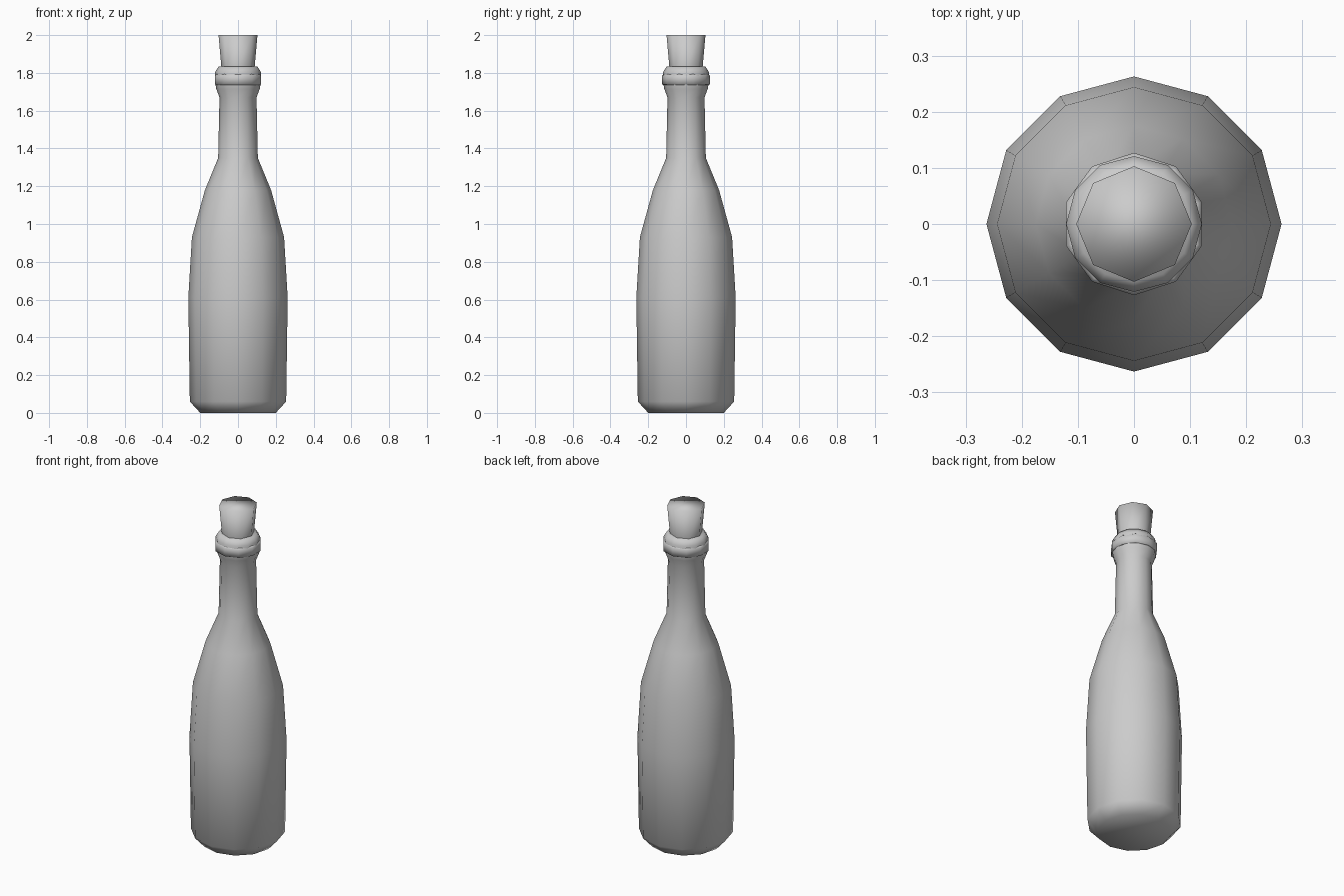
import bpy, bmesh, math

if "Cube" in bpy.data.objects:
    bpy.data.objects.remove(bpy.data.objects["Cube"])


def lathe(name, profile, sides, start=0.0, closed=False):
    """Revolve (radius, z) points about z; open profiles get end caps."""
    bm = bmesh.new()
    rings = []
    for r, z in profile:
        angles = [start + 2 * math.pi * i / sides for i in range(sides)]
        rings.append([bm.verts.new((r * math.cos(a), r * math.sin(a), z)) for a in angles])
    pairs = list(zip(rings, rings[1:]))
    if closed:
        pairs.append((rings[-1], rings[0]))
    else:
        bm.faces.new(rings[0][::-1])
        bm.faces.new(rings[-1])
    for a, b in pairs:
        for i in range(sides):
            j = (i + 1) % sides
            bm.faces.new((a[i], a[j], b[j], b[i]))
    bmesh.ops.recalc_face_normals(bm, faces=bm.faces)
    for f in bm.faces:
        f.smooth = True
    mesh = bpy.data.meshes.new(name)
    bm.to_mesh(mesh)
    bm.free()
    obj = bpy.data.objects.new(name, mesh)
    bpy.context.collection.objects.link(obj)
    return obj


# Twelve-sided glass body, neck and flared lip
lathe("bottle", [
    (0.20, 0.0), (0.255, 0.06), (0.263, 0.61), (0.244, 0.93),
    (0.175, 1.18), (0.105, 1.35), (0.098, 1.67), (0.115, 1.715),
    (0.121, 1.75), (0.121, 1.805), (0.103, 1.833),
], 12)

# Ten-sided band around the lip, corner facing the back
lathe("neck_ring", [
    (0.112, 1.735), (0.127, 1.738), (0.127, 1.785), (0.112, 1.80),
], 10, math.pi / 2, closed=True)

# Eight-sided tapered stopper
lathe("cork", [(0.084, 1.74), (0.088, 1.83), (0.103, 2.0)], 8)
